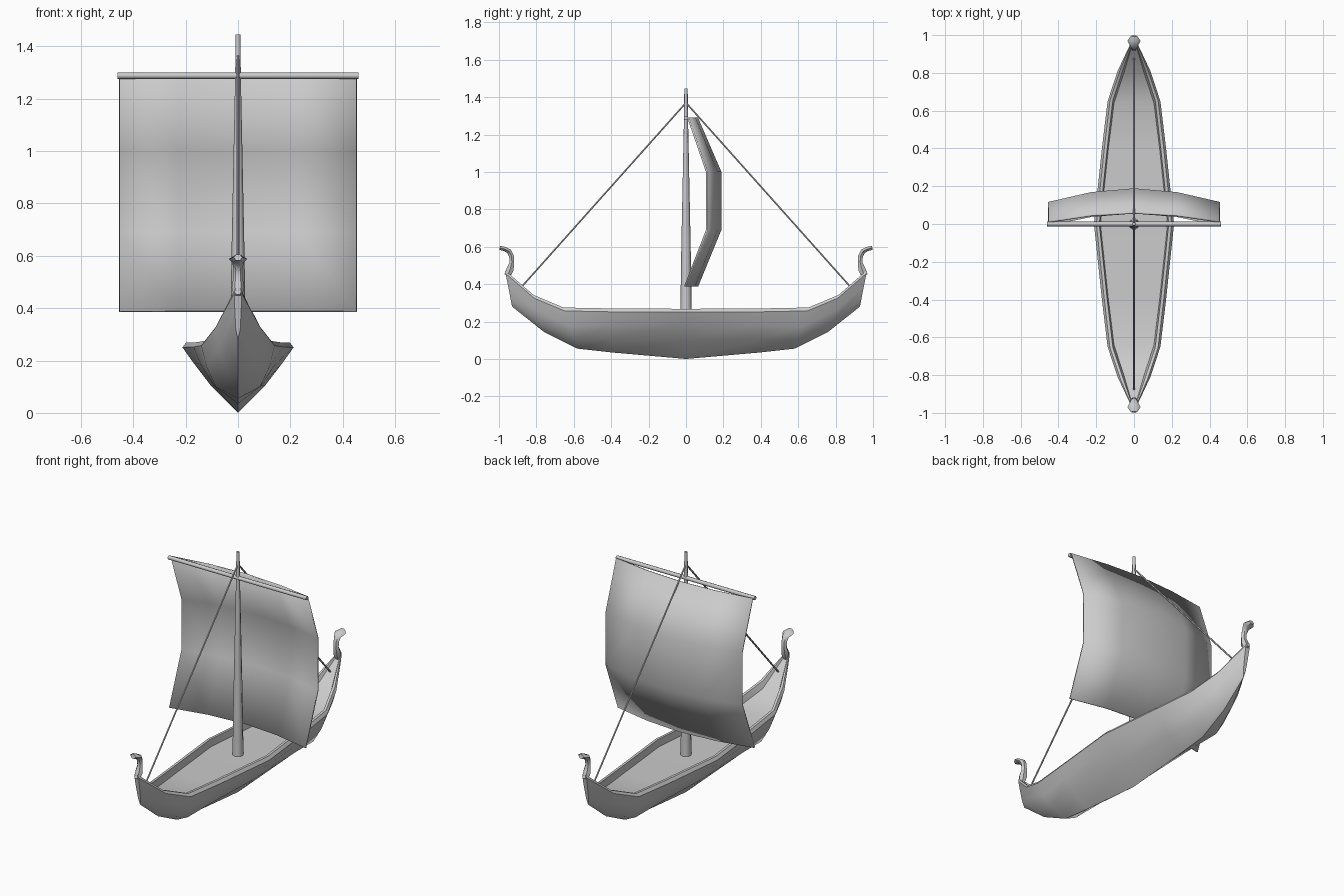
import bpy, bmesh, math
from mathutils import Vector

if "Cube" in bpy.data.objects:
    bpy.data.objects.remove(bpy.data.objects["Cube"])


def finish(name, bm, angle=40):
    bmesh.ops.remove_doubles(bm, verts=bm.verts, dist=1e-5)
    bmesh.ops.recalc_face_normals(bm, faces=bm.faces)
    me = bpy.data.meshes.new(name)
    bm.to_mesh(me)
    bm.free()
    ob = bpy.data.objects.new(name, me)
    bpy.context.collection.objects.link(ob)
    bpy.ops.object.select_all(action='DESELECT')
    ob.select_set(True)
    bpy.context.view_layer.objects.active = ob
    bpy.ops.object.shade_smooth_by_angle(angle=math.radians(angle))
    return ob


def loft(name, rings, closed=True, caps=True, angle=40):
    bm = bmesh.new()
    rows = [[bm.verts.new(p) for p in r] for r in rings]
    n = len(rings[0])
    for a, b in zip(rows, rows[1:]):
        for i in range(n if closed else n - 1):
            j = (i + 1) % n
            bm.faces.new((a[i], a[j], b[j], b[i]))
    if caps:
        bm.faces.new(rows[0])
        bm.faces.new(rows[-1])
    return finish(name, bm, angle)


def rod(name, pts, radii, sides=8):
    """Straight round bar with a radius at each point."""
    pts = [Vector(p) for p in pts]
    q = (pts[-1] - pts[0]).to_track_quat('Z', 'Y')
    rings = [[p + q @ Vector((r * math.cos(2 * math.pi * i / sides),
                              r * math.sin(2 * math.pi * i / sides), 0))
              for i in range(sides)] for p, r in zip(pts, radii)]
    return loft(name, rings, angle=50)


# Hull: keel y, keel z, rim y, rim z, half width, two side points (width, height fractions)
mid = (0.48, 0.38, 0.81, 0.72)
full = (0.60, 0.20, 0.86, 0.55)
stations = [
    (0.00, 0.000, 0.00, 0.268, 0.212, mid),
    (0.40, 0.035, 0.40, 0.270, 0.170, (0.54, 0.30, 0.84, 0.64)),
    (0.58, 0.055, 0.655, 0.275, 0.140, full),
    (0.76, 0.145, 0.815, 0.342, 0.087, full),
    (0.93, 0.280, 0.968, 0.475, 0.014, full),
]


def hull_ring(st, s):
    ky, kz, ty, tz, w, (a, b, c, d) = st
    t = min(1, w / 0.08)
    lip, depth = 0.018 * t, 0.042 * t

    def p(x, f):
        return (x, s * (ky + (ty - ky) * f), kz + (tz - kz) * f)
    h = tz - kz
    half = [p(a * w, b), p(c * w, d), p(w, 1 - 0.018 / h),
            p(w - lip * 0.6 - 0.002, 1), p(w - lip * 1.4 - 0.003, 1),
            p(w - lip * 1.7 - 0.004, 1 - depth / h)]
    return [p(0, 0)] + half + [(-x, y, z) for x, y, z in reversed(half)]


rings = [hull_ring(s, -1) for s in reversed(stations)] + [hull_ring(s, 1) for s in stations[1:]]
loft("hull", rings, angle=45)

# Curled stem heads at both ends: y, z, half width, half thickness
curl = [(0.955, 0.445, 0.016, 0.020), (0.940, 0.480, 0.024, 0.022), (0.931, 0.515, 0.018, 0.014),
        (0.933, 0.550, 0.017, 0.015), (0.946, 0.575, 0.022, 0.015),
        (0.970, 0.588, 0.035, 0.013), (0.996, 0.594, 0.016, 0.013)]
for s, name in ((-1, "bow_head"), (1, "stern_head")):
    rings = []
    for i, (y, z, w, t) in enumerate(curl):
        a, b = curl[max(0, i - 1)], curl[min(len(curl) - 1, i + 1)]
        d = Vector((b[0] - a[0], b[1] - a[1])).normalized()
        rings.append([(w * math.cos(k * math.pi / 3),
                       s * (y - d.y * t * math.sin(k * math.pi / 3)),
                       z + d.x * t * math.sin(k * math.pi / 3)) for k in range(6)])
    loft(name, rings, angle=45)

# Mast, yard and stays
rod("mast", [(0, 0, 0.2), (0, 0, 0.6), (0, 0, 1.28), (0, 0, 1.445)], [0.031, 0.025, 0.011, 0.009])
rod("yard", [(-0.46, 0, 1.288), (0.46, 0, 1.288)], [0.012, 0.012])
for s, name in ((-1, "fore_stay"), (1, "aft_stay")):
    rod(name, [(0, 0, 1.37), (0, s * 0.875, 0.39)], [0.005, 0.005], 6)

# Billowing sail: edge y, z and extra belly towards the middle for each row
rows = [(0.012, 1.29, 0.047), (0.112, 1.0, 0.072), (0.112, 0.69, 0.072), (-0.005, 0.388, 0.065)]
cols = [(-0.453, 0), (-0.227, 0.72), (0, 1), (0.227, 0.72), (0.453, 0)]
sail = loft("sail", [[(x, y + k * f, z) for x, f in cols] for y, z, k in rows],
            closed=False, caps=False, angle=60)
sol = sail.modifiers.new("thickness", 'SOLIDIFY')
sol.thickness = 0.01
sol.offset = 0
